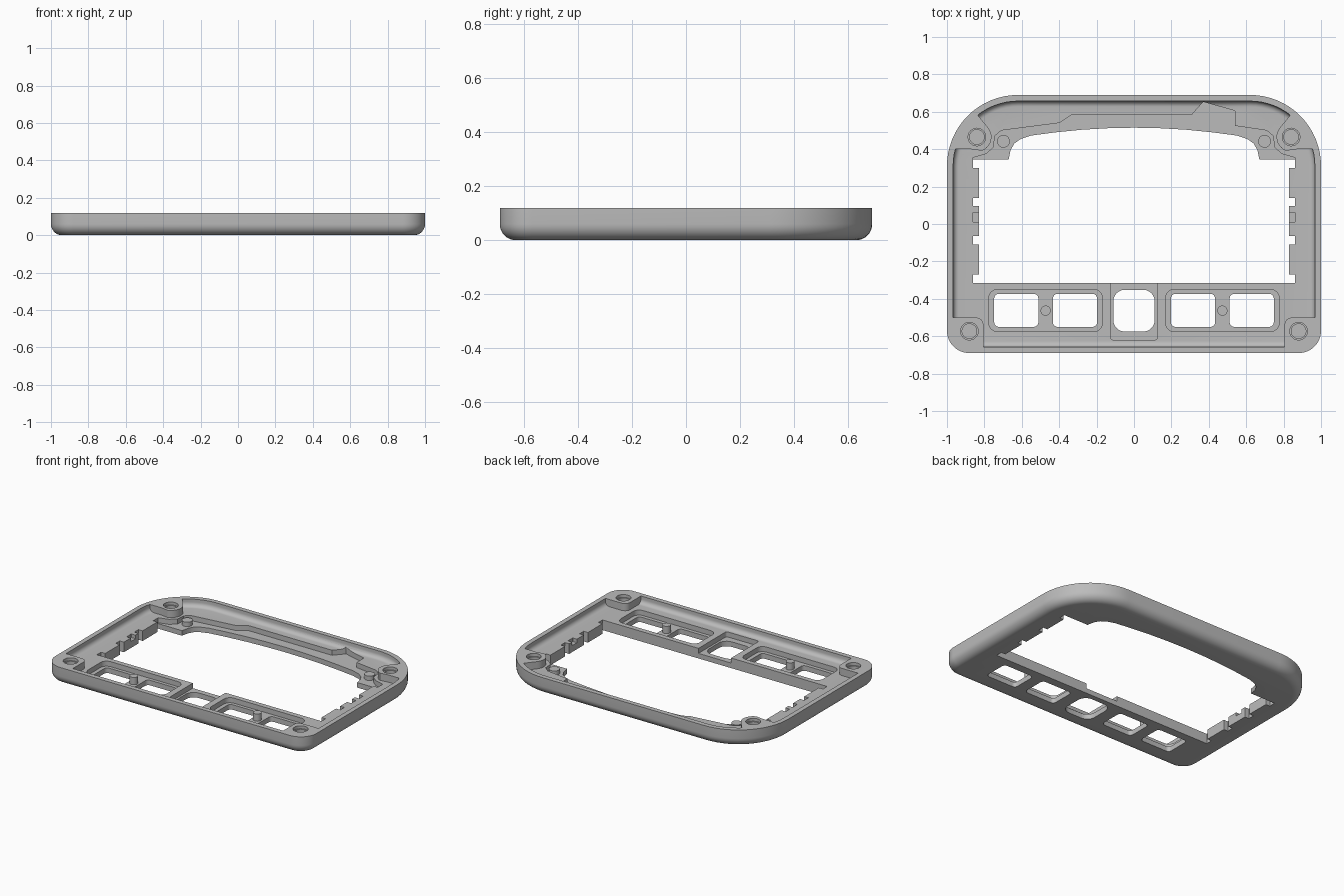
import bpy, bmesh
from math import sin, cos, radians, pi

if "Cube" in bpy.data.objects:
    bpy.data.objects.remove(bpy.data.objects["Cube"], do_unlink=True)

grey = bpy.data.materials.new("plain grey")
grey.use_nodes = True
grey.diffuse_color = (0.5, 0.5, 0.5, 1)
grey.node_tree.nodes["Principled BSDF"].inputs["Base Color"].default_value = (0.5, 0.5, 0.5, 1)

TOP, FLOOR, LOW = 0.12, 0.07, 0.035


def arc(cx, cy, r, a0, a1, n=8):
    steps = [radians(a0 + (a1 - a0) * i / n) for i in range(n + 1)]
    return [(cx + r * cos(a), cy + r * sin(a)) for a in steps]


def rounded_rect(x0, x1, y0, y1, r_front, r_back=None, n=6):
    rb = r_front if r_back is None else r_back
    rf = r_front
    return (arc(x1 - rb, y1 - rb, rb, 0, 90, n) + arc(x0 + rb, y1 - rb, rb, 90, 180, n)
            + arc(x0 + rf, y0 + rf, rf, 180, 270, n) + arc(x1 - rf, y0 + rf, rf, 270, 360, n))


def outline(inset):
    return rounded_rect(inset - 1, 1 - inset, inset - 0.69, 0.69 - inset,
                        0.12 - inset, 0.38 - inset, 16)


def loft(name, rings):
    """Closed solid through rings given as (points, z)."""
    bm = bmesh.new()
    loops = [[bm.verts.new((x, y, z)) for x, y in pts] for pts, z in rings]
    for a, b in zip(loops, loops[1:]):
        for i in range(len(a)):
            j = (i + 1) % len(a)
            bm.faces.new((a[i], a[j], b[j], b[i]))
    bm.faces.new(loops[0][::-1])
    bm.faces.new(loops[-1])
    bmesh.ops.recalc_face_normals(bm, faces=bm.faces)
    mesh = bpy.data.meshes.new(name)
    bm.to_mesh(mesh)
    bm.free()
    mesh.materials.append(grey)
    ob = bpy.data.objects.new(name, mesh)
    bpy.context.collection.objects.link(ob)
    return ob


def prism(name, pts, z0, z1):
    return loft(name, [(pts, z0), (pts, z1)])


def activate(ob):
    bpy.ops.object.select_all(action='DESELECT')
    ob.select_set(True)
    bpy.context.view_layer.objects.active = ob


def cut(target, cutter):
    mod = target.modifiers.new("cut", 'BOOLEAN')
    mod.operation, mod.solver, mod.object = 'DIFFERENCE', 'EXACT', cutter
    activate(target)
    bpy.ops.object.modifier_apply(modifier=mod.name)
    bpy.data.objects.remove(cutter, do_unlink=True)


def smooth(ob):
    activate(ob)
    bpy.ops.object.shade_smooth_by_angle(angle=radians(30))


# Outer body with a rounded lower edge
R = 0.06
rings = []
for i in range(9):
    a = i / 8 * pi / 2
    rings.append((outline(R * (1 - sin(a))), R * (1 - cos(a))))
frame = loft("bezel_frame", rings + [(outline(0), TOP)])

# Inner cavity with a filleted foot
r = 0.03
rings = []
for i in range(7):
    a = i / 6 * pi / 2
    rings.append((outline(0.033 + r * (1 - sin(a))), FLOOR + r * (1 - cos(a))))
cavity = loft("cavity_cutter", rings + [(outline(0.033), 0.2)])

# Corner screw bosses are left standing inside the cavity
for s in (-1, 1):
    back = ([(1.1, 0.4), (0.87, 0.4)] + arc(0.84, 0.465, 0.078, -110, -220, 10)
            + [(0.84, 0.588), (1, 0.8)])
    cut(cavity, prism("back_boss", [(s * x, y) for x, y in back], 0, 0.3))
    front = [(1.1, -0.8), (0.805, -0.8)] + arc(0.845, -0.54, 0.04, 180, 90) + [(1.1, -0.5)]
    cut(cavity, prism("front_boss", [(s * x, y) for x, y in front], 0, 0.3))
cut(frame, cavity)

# Screen opening: notched sides and a gently arched back edge
side = [(0.86, -0.315)]
for lo, hi in ((-0.27, -0.11), (-0.065, 0.095), (0.14, 0.30)):
    side += [(0.86, lo), (0.828, lo), (0.828, hi), (0.86, hi)]
side += [(0.86, 0.345), (0.67, 0.345), (0.66, 0.395), (0.64, 0.43), (0.605, 0.455),
         (0.55, 0.473), (0.42, 0.49), (0.28, 0.504), (0.14, 0.512)]
opening = side + [(0, 0.515)] + [(-x, y) for x, y in reversed(side)]
cut(frame, prism("screen_cutter", opening, -0.1, 0.3))

# Lower shelf along the back of the screen, with its uneven edge
shelf = [(-0.86, 0.3), (-0.86, 0.355), (-0.79, 0.375), (-0.75, 0.41), (-0.745, 0.47),
         (-0.71, 0.5), (-0.4, 0.54), (-0.33, 0.585), (0.31, 0.585), (0.37, 0.653),
         (0.54, 0.605), (0.54, 0.525), (0.71, 0.5), (0.745, 0.47), (0.75, 0.41),
         (0.79, 0.375), (0.86, 0.355), (0.86, 0.3)]
cut(frame, prism("shelf_cutter", shelf, LOW, 0.11))

# Centre button: recess open towards the screen, and a through hole
cut(frame, prism("centre_recess", rounded_rect(-0.125, 0.125, -0.62, -0.25, 0.015), LOW, 0.11))
cut(frame, prism("centre_hole", rounded_rect(-0.11, 0.11, -0.575, -0.352, 0.06), -0.1, 0.3))

for s in (-1, 1):
    # Paired button recess and holes
    cx = s * 0.4725
    cut(frame, prism("pair_recess", rounded_rect(cx - 0.303, cx + 0.303, -0.575, -0.35, 0.045),
                     LOW, 0.11))
    for t in (-1, 1):
        hx = cx + t * 0.157
        cut(frame, prism("button_hole", rounded_rect(hx - 0.118, hx + 0.118, -0.55, -0.373, 0.025),
                         -0.1, 0.3))
    # Small dip in the middle side tab
    cut(frame, prism("tab_dip", rounded_rect(s * 0.842 - 0.018, s * 0.842 + 0.018,
                                             0.01, 0.062, 0.002, n=1), 0.045, 0.11))
    # Stepped screw holes
    for x, y in ((0.84, 0.465), (0.88, -0.573)):
        cut(frame, prism("screw_top", arc(s * x, y, 0.047, 0, 352.5, 47), 0.1, 0.3))
        cut(frame, prism("screw_bore", arc(s * x, y, 0.039, 0, 352.5, 47), 0.045, 0.3))
smooth(frame)

# Locating pins
for s, label in ((-1, "right"), (1, "left")):
    for part, x, y, rad, z in (("button_pin", 0.4725, -0.463, 0.027, 0.085),
                               ("shelf_pin", 0.698, 0.442, 0.034, 0.065)):
        smooth(prism(f"{part}_{label}", arc(s * x, y, rad, 0, 348.75, 31), 0.02, z))
